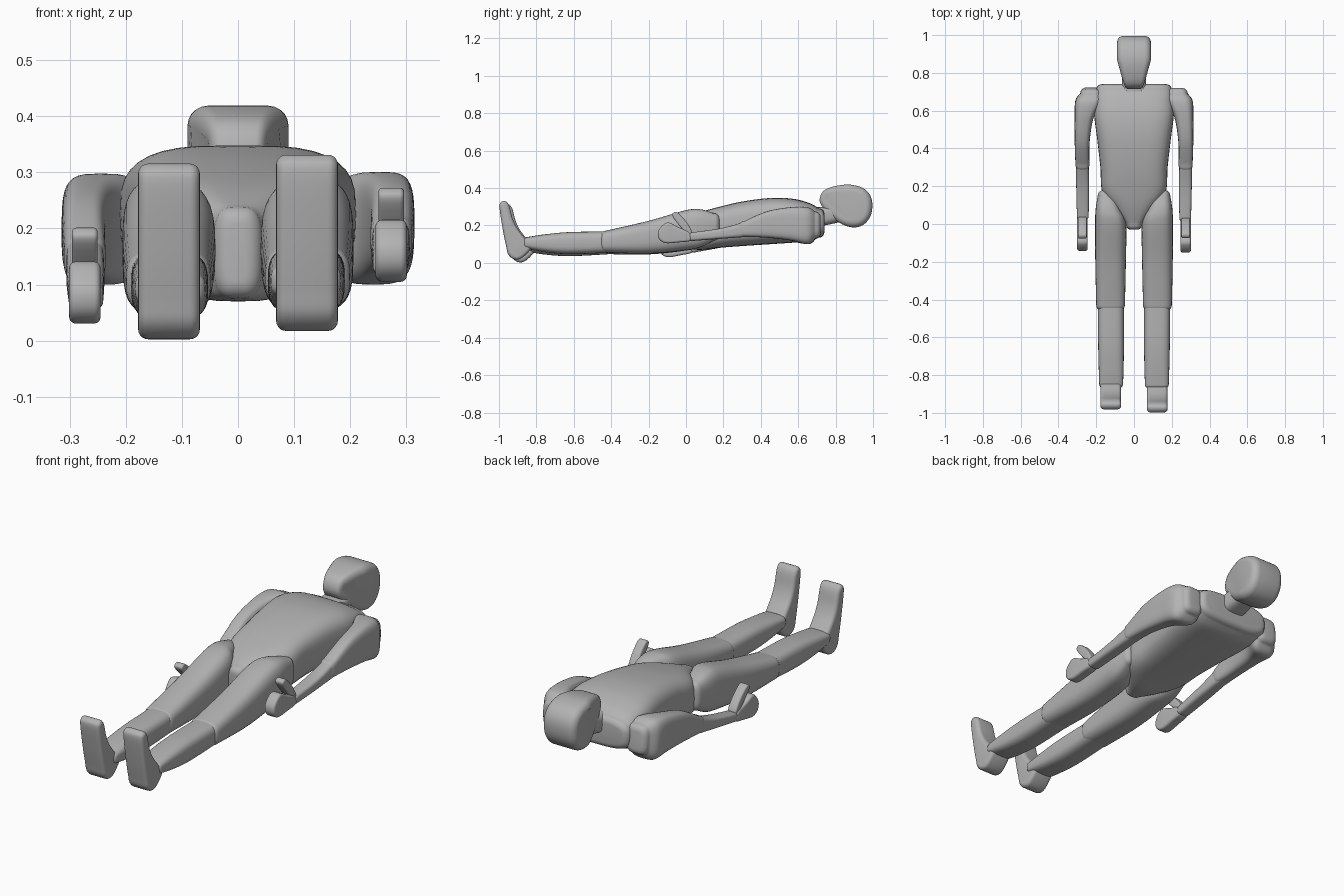
import bpy
import bmesh
from math import sin, cos, pi
from mathutils import Vector, Matrix

cube = bpy.data.objects.get("Cube")
if cube:
    bpy.data.objects.remove(cube, do_unlink=True)

GREY = (0.45, 0.45, 0.45, 1)
grey = bpy.data.materials.new("plain_grey")
grey.use_nodes = True
grey.diffuse_color = GREY
grey.node_tree.nodes["Principled BSDF"].inputs["Base Color"].default_value = GREY


def skin(name, rings, matrix=None):
    """Join a row of equal rings into a closed smooth body."""
    bm = bmesh.new()
    rows = [[bm.verts.new(p) for p in ring] for ring in rings]
    count = len(rows[0])
    for a, b in zip(rows, rows[1:]):
        for i in range(count):
            j = (i + 1) % count
            bm.faces.new((a[i], a[j], b[j], b[i]))
    bm.faces.new(rows[0])
    bm.faces.new(rows[-1])
    if matrix:
        bm.transform(matrix)
    bmesh.ops.recalc_face_normals(bm, faces=bm.faces)
    for f in bm.faces:
        f.smooth = True
    mesh = bpy.data.meshes.new(name)
    bm.to_mesh(mesh)
    bm.free()
    mesh.materials.append(grey)
    obj = bpy.data.objects.new(name, mesh)
    bpy.context.collection.objects.link(obj)
    return obj


def smooth_path(points, closed=False, steps=6):
    """Pass a smooth curve through the points."""
    pts = [Vector(p) for p in points]
    n = len(pts)
    out = []
    for i in range(n if closed else n - 1):
        if closed:
            a, b, c, d = (pts[(i + k) % n] for k in (-1, 0, 1, 2))
        else:
            a, b, c, d = (pts[min(max(i + k, 0), n - 1)] for k in (-1, 0, 1, 2))
        for s in range(steps):
            t = s / steps
            out.append(b + (c - a) * t / 2 + (a * 2 - b * 5 + c * 4 - d) * t * t / 2
                       + (b * 3 - a - c * 3 + d) * t ** 3 / 2)
    if not closed:
        out.append(pts[-1])
    return out


def limb(name, stations, side=1, power=3.2, cap=0.03, matrix=None):
    """Loft along y; each station is y, bottom, top, inner x, outer x."""
    path = smooth_path(stations)

    def ring(s, push=0, inset=0):
        y, z0, z1, x0, x1 = s
        w, h = (x1 - x0) / 2 - inset, (z1 - z0) / 2 - inset
        pts = []
        for k in range(36):
            a = 2 * pi * k / 36
            c, d = cos(a), sin(a)
            u = abs(c) ** (2 / power) * (1 if c > 0 else -1)
            v = abs(d) ** (2 / power) * (1 if d > 0 else -1)
            pts.append((side * ((x0 + x1) / 2 + w * u), y + push, (z0 + z1) / 2 + h * v))
        return pts

    arc = [pi / 2 * k / 5 for k in range(1, 6)]
    sign = 1 if path[-1][0] > path[0][0] else -1
    rings = [ring(path[0], -sign * cap * sin(a), cap * (1 - cos(a))) for a in reversed(arc)]
    rings += [ring(s) for s in path]
    rings += [ring(path[-1], sign * cap * sin(a), cap * (1 - cos(a))) for a in arc]
    return skin(name, rings, matrix)


def slab(name, profile, x, half, r, matrix=None, width=None):
    """Extrude a smooth yz profile across x with rounded rims."""
    path = smooth_path(profile, True, 5)
    n = len(path)
    area = sum(path[i - 1].x * path[i].y - path[i].x * path[i - 1].y for i in range(n))
    normals = []
    for i in range(n):
        t = (path[(i + 1) % n] - path[i - 1]).normalized()
        normals.append(Vector((t.y, -t.x)) * (1 if area > 0 else -1))
    arc = [pi / 2 * k / 5 for k in range(6)]
    layers = [(-(half - r + r * sin(a)), r * (1 - cos(a))) for a in reversed(arc)]
    layers += [(-dx, inset) for dx, inset in reversed(layers)]
    rings = []
    for dx, inset in layers:
        ring = []
        for p, nrm in zip(path, normals):
            q = p - nrm * inset
            ring.append((x + dx * (width(p) if width else 1), q.x, q.y))
        rings.append(ring)
    return skin(name, rings, matrix)


# Torso with chest, waist and tapered pelvis
limb("torso", [(y, a, b, -w, w) for y, a, b, w in (
    (0, .075, .24, .045), (.08, .07, .272, .105), (.17, .08, .298, .168),
    (.3, .09, .328, .178), (.45, .1, .347, .195), (.57, .108, .343, .21),
    (.66, .115, .32, .206), (.71, .135, .292, .2))], power=3.4)

# Neck and head
limb("neck", [(.66, .19, .3, -.066, .066), (.74, .2, .3, -.064, .064),
              (.83, .22, .33, -.058, .058)], cap=.01)
slab("head", [(.715, .33), (.735, .385), (.8, .411), (.88, .418), (.955, .395),
              (.993, .34), (.99, .26), (.95, .205), (.89, .19), (.82, .215), (.75, .275)],
     0, .09, .035, width=lambda p: min(1, .58 + max(0, p.x - .715) * 2.7))

for side, label in ((1, "left"), (-1, "right")):
    right = side < 0
    # The right arm hangs a little lower from the shoulder
    pivot = Vector((0, .65, .2))
    arm = Matrix.Translation(pivot) @ Matrix.Rotation(.1 if right else 0, 4, 'X') \
        @ Matrix.Translation(-pivot)
    limb(label + "_upper_arm", [(.69, .13, .275, .17, .285), (.65, .1, .298, .17, .311),
                                (.56, .12, .298, .215, .314), (.43, .135, .275, .235, .314),
                                (.31, .14, .222, .236, .31)], side, 3.6, .03, arm)
    limb(label + "_forearm", [(.36, .142, .235, .241, .306), (.2, .13, .188, .238, .306),
                              (.03, .117, .163, .24, .302)], side, 3.6, .015, arm)
    slab(label + "_hand", [(.025, .12), (-.04, .11), (-.11, .106), (-.145, .13),
                           (-.148, .17), (-.12, .205), (-.09, .215), (-.04, .19), (.02, .162)],
         side * .273, .028, .012, arm)
    slab(label + "_thumb", [(.02, .15), (-.01, .17), (-.07, .245), (-.068, .268),
                            (-.045, .268), (0, .222), (.03, .17)],
         side * .273, .023, .008, arm)

    # The right leg lies slightly lower
    pivot = Vector((0, .1, .17))
    leg = Matrix.Translation(pivot) @ Matrix.Rotation(.015 if right else 0, 4, 'X') \
        @ Matrix.Translation(-pivot)
    limb(label + "_thigh", [(.15, .12, .265, .1, .192), (.08, .085, .286, .07, .203),
                            (0, .068, .282, .042, .206), (-.2, .05, .225, .043, .205),
                            (-.43, .055, .172, .048, .2)], side, 3, .03, leg)
    limb(label + "_shin", [(-.4, .055, .168, .054, .191), (-.62, .047, .165, .053, .19),
                           (-.76, .058, .152, .055, .187), (-.85, .075, .138, .058, .184)],
         side, 3.2, .02, leg)
    foot = leg @ Matrix.Translation((0, .018 if right else 0, 0))
    slab(label + "_foot", [(-.83, .088), (-.868, .14), (-.905, .19), (-.928, .24),
                           (-.945, .305), (-.965, .33), (-.988, .325), (-.997, .295),
                           (-.98, .18), (-.962, .09), (-.95, .045), (-.92, .02),
                           (-.885, .022), (-.845, .055)],
         side * .123, .055, .018, foot)
